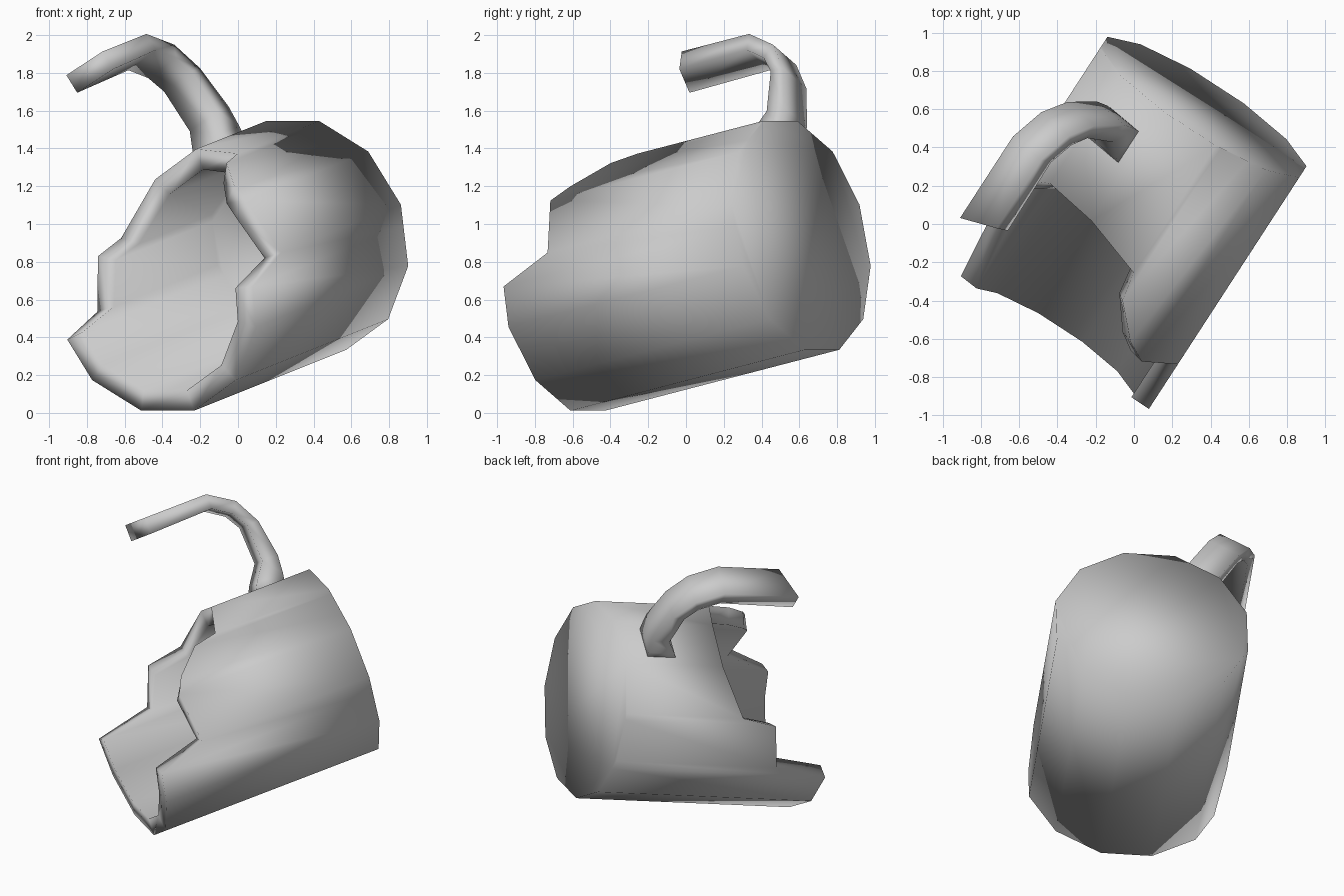
import bpy, bmesh
from math import radians, cos, sin
from mathutils import Vector

if "Cube" in bpy.data.objects:
    bpy.data.objects.remove(bpy.data.objects["Cube"])

# Mug frame: n = axis towards the base, u = sideways, v = up across the mug
BASE = Vector((0.362, 0.61, 0.94))
N = Vector((0.532, 0.819, 0.213)).normalized()
U = Vector((0.838, -0.545, 0)).normalized()
V = U.cross(-N).normalized()
if V.z < 0:
    V = -V


def place(w, h, t):
    """Sideways w, up h, distance t from the base towards the mouth."""
    return BASE + U * w + V * h - N * t


def on_wall(deg, apothem, t):
    """Point on a 12-sided wall whose face centres lie at multiples of 30 degrees."""
    r = apothem / cos(radians((deg + 15) % 30 - 15))
    return place(r * cos(radians(deg)), r * sin(radians(deg)), t)


def bridge(bm, a, b):
    for i in range(len(a)):
        j = (i + 1) % len(a)
        bm.faces.new((a[i], a[j], b[j], b[i]))


def finish(bm, name):
    bmesh.ops.recalc_face_normals(bm, faces=bm.faces)
    mesh = bpy.data.meshes.new(name)
    bm.to_mesh(mesh)
    bm.free()
    for p in mesh.polygons:
        p.use_smooth = True
    ob = bpy.data.objects.new(name, mesh)
    bpy.context.collection.objects.link(ob)
    return ob


# Broken rim: angle around the mug, wall length left at that angle
FULL = 1.515
rim = [(-15, FULL), (4.6, 1.5), (15, 1.19), (45, 1.22), (56, 1.15), (72, 0.97),
       (75, 0.81), (105, 0.70), (135, 0.69), (165, 0.83), (169, 1.07), (195, 1.14),
       (202, FULL), (225, FULL), (255, FULL), (285, FULL), (315, FULL)]
OUT, IN, FLOOR = 0.62, 0.51, 0.11

# Mug body: base, outer wall, broken rim, inner wall, inner floor
bm = bmesh.new()


def ring(apothem, level=None):
    return [bm.verts.new(on_wall(a, apothem, t if level is None else level)) for a, t in rim]


rings = [ring(OUT, 0), ring(OUT), ring(IN), ring(IN, FLOOR)]
for a, b in zip(rings, rings[1:]):
    bridge(bm, a, b)
bm.faces.new(rings[0])
bm.faces.new(rings[-1])
finish(bm, "mug_body")

# Handle stub: outer and inner side profiles as (distance from base, radius)
outer = [(0.18, 0.56), (0.16, 0.66), (0.15, 0.78), (0.19, 1.03), (0.28, 1.2),
         (0.45, 1.31), (0.97, 1.31)]
inner = [(0.40, 0.56), (0.345, 0.66), (0.26, 0.78), (0.27, 1.03), (0.33, 1.13),
         (0.45, 1.21), (0.97, 1.2)]
HALF_WIDTH = 0.11
ca, sa = cos(radians(120)), sin(radians(120))
bm = bmesh.new()
sections = []
for i, (o, n) in enumerate(zip(outer, inner)):
    slant = 0.085 if i == len(outer) - 1 else 0   # snapped tip is oblique
    sec = []
    for (t, r), s in ((o, 1), (o, -1), (n, -1), (n, 1)):
        k = s * HALF_WIDTH
        sec.append(bm.verts.new(place(r * ca - k * sa, r * sa + k * ca,
                                      t - (slant if s < 0 else 0))))
    sections.append(sec)
for a, b in zip(sections, sections[1:]):
    bridge(bm, a, b)
bm.faces.new(sections[0])
bm.faces.new(sections[-1])
finish(bm, "broken_handle")
